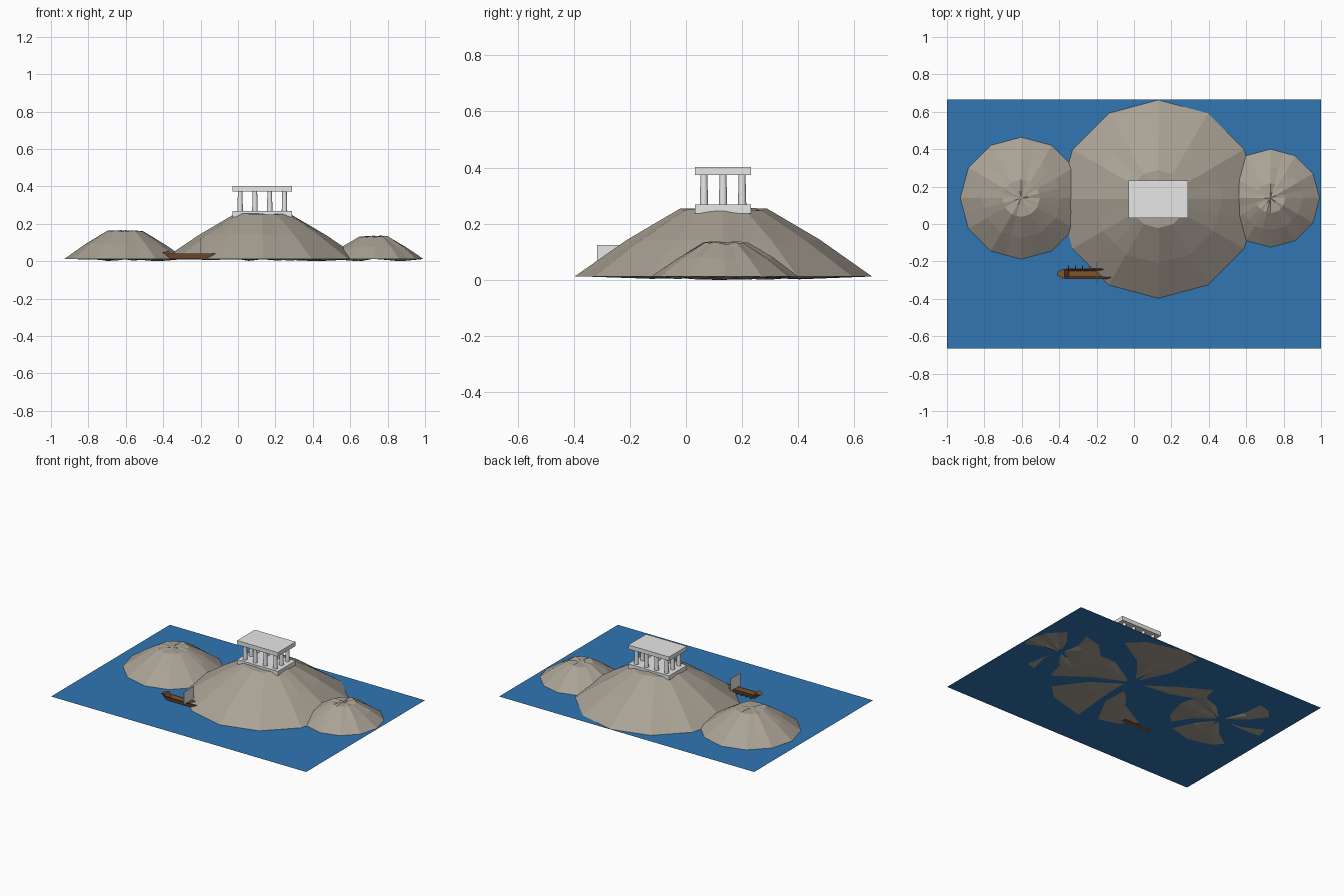
import bpy, bmesh, math, random
from mathutils import Vector

random.seed(4)
cube = bpy.data.objects.get("Cube")
if cube:
    bpy.data.objects.remove(cube, do_unlink=True)

SEA = 0.012


def material(name, rgb):
    m = bpy.data.materials.new(name)
    m.use_nodes = True
    m.diffuse_color = (*rgb, 1)
    m.node_tree.nodes["Principled BSDF"].inputs["Base Color"].default_value = (*rgb, 1)
    return m


rock = material("rock", (0.40, 0.36, 0.30))
water = material("water", (0.03, 0.18, 0.45))
marble = material("marble", (0.8, 0.8, 0.8))
wood = material("wood", (0.21, 0.09, 0.03))


def finish(bm, name, mat):
    bmesh.ops.recalc_face_normals(bm, faces=bm.faces)
    me = bpy.data.meshes.new(name)
    bm.to_mesh(me)
    bm.free()
    me.materials.append(mat)
    ob = bpy.data.objects.new(name, me)
    bpy.context.collection.objects.link(ob)
    return ob


def box(name, lo, hi, mat):
    bm = bmesh.new()
    bmesh.ops.create_cube(bm, size=1)
    lo, hi = Vector(lo), Vector(hi)
    for v in bm.verts:
        v.co = (lo + hi) / 2 + v.co * (hi - lo)
    return finish(bm, name, mat)


def bridge(bm, a, b, closed=True):
    n = len(a)
    for i in range(n if closed else n - 1):
        j = (i + 1) % n
        bm.faces.new((a[i], a[j], b[j], b[i]))


def hill(name, cx, cy, radius, top, height):
    """Twelve-sided creased mound with a rough cap and an uneven underside."""
    bm = bmesh.new()
    n = 24
    crease = [random.uniform(-1, 1) for _ in range(n)]

    def ring(r, z, rough):
        out = []
        for i in range(n):
            a = math.tau * i / n
            k = r * (math.cos(math.pi / 12) if i % 2 else 1)
            out.append(bm.verts.new((cx + k * math.cos(a), cy + k * math.sin(a),
                                     z + rough * crease[i])))
        return out

    span = radius - top
    rings = [ring(radius, SEA, 0),
             ring(top + span * 0.5, SEA + (height - SEA) * 0.53, 0.004),
             ring(top, height - 0.004, 0.004),
             ring(top * 0.4, height - 0.002, 0.004)]
    for a, b in zip(rings, rings[1:]):
        bridge(bm, a, b)
    peak = bm.verts.new((cx, cy, height - 0.002))
    # Underside dips in and out of the water plane
    under = ring(radius * 0.55, SEA, 0)
    for i, v in enumerate(under):
        v.co.z = SEA + random.uniform(-0.012, 0.01)
    under[0].co.z = 0
    bridge(bm, rings[0], under)
    base = bm.verts.new((cx, cy, SEA + 0.002))
    for i in range(n):
        j = (i + 1) % n
        bm.faces.new((rings[-1][i], rings[-1][j], peak))
        bm.faces.new((under[j], under[i], base))
    return finish(bm, name, rock)


# Sea
bm = bmesh.new()
bmesh.ops.create_grid(bm, x_segments=1, y_segments=1, size=1)
for v in bm.verts:
    v.co.y *= 0.665
    v.co.z = SEA
finish(bm, "sea", water)

# Islands
hill("main_island", 0.13, 0.133, 0.53, 0.155, 0.255)
hill("right_island", -0.603, 0.138, 0.326, 0.10, 0.165)
hill("left_island", 0.73, 0.138, 0.262, 0.08, 0.135)

# Temple
TX, TY = 0.13, 0.132
box("temple_base", (TX - 0.16, TY - 0.1, 0.237), (TX + 0.16, TY + 0.1, 0.268), marble)
box("temple_roof", (TX - 0.16, TY - 0.1, 0.373), (TX + 0.16, TY + 0.1, 0.402), marble)
for ix in range(4):
    for iy in range(3):
        if iy == 1 and ix in (1, 2):
            continue
        bm = bmesh.new()
        bmesh.ops.create_cone(bm, cap_ends=True, segments=16,
                              radius1=0.015, radius2=0.012, depth=0.11)
        bmesh.ops.translate(bm, verts=bm.verts,
                            vec=(TX + (ix - 1.5) * 0.079, TY + (iy - 1) * 0.068, 0.32))
        col = finish(bm, f"temple_column_{ix}_{iy}", marble)
        for p in col.data.polygons:
            p.use_smooth = len(p.vertices) == 4

# Boat hull: open trough lofted along x
BY = -0.266
bm = bmesh.new()
loops = []
for x, w, top, keel in ((-0.385, 0.024, 0.04, 0.03), (-0.36, 0.027, 0.04, 0.012),
                        (-0.14, 0.027, 0.04, 0.01), (-0.08, 0.006, 0.04, 0.02)):
    deck = keel + 0.006
    outline = ((-1, top), (-0.65, keel), (0.65, keel), (1, top),
               (0.8, top), (0.55, deck), (-0.55, deck), (-0.8, top))
    loops.append([bm.verts.new((x, BY + s * w, z)) for s, z in outline])
for a, b in zip(loops, loops[1:]):
    bridge(bm, a, b)
bm.faces.new(loops[0])
bm.faces.new(loops[-1])
finish(bm, "boat_hull", wood)

# Raised stern wedge
bm = bmesh.new()
sides = [[bm.verts.new((x, BY + s * w, z)) for x, w, z in
          ((-0.408, 0.012, 0.046), (-0.372, 0.027, 0.056), (-0.345, 0.02, 0.014))]
         for s in (-1, 1)]
bridge(bm, *sides)
for s in sides:
    bm.faces.new(s)
finish(bm, "boat_stern", wood)

# Oars and sail
for i in range(5):
    x = -0.35 + i * 0.037
    box(f"boat_oar_{i}", (x - 0.002, BY + 0.015, 0.018), (x + 0.002, BY + 0.045, 0.022), wood)
box("boat_sail", (-0.203, -0.318, 0.035), (-0.2, -0.207, 0.125), marble)
